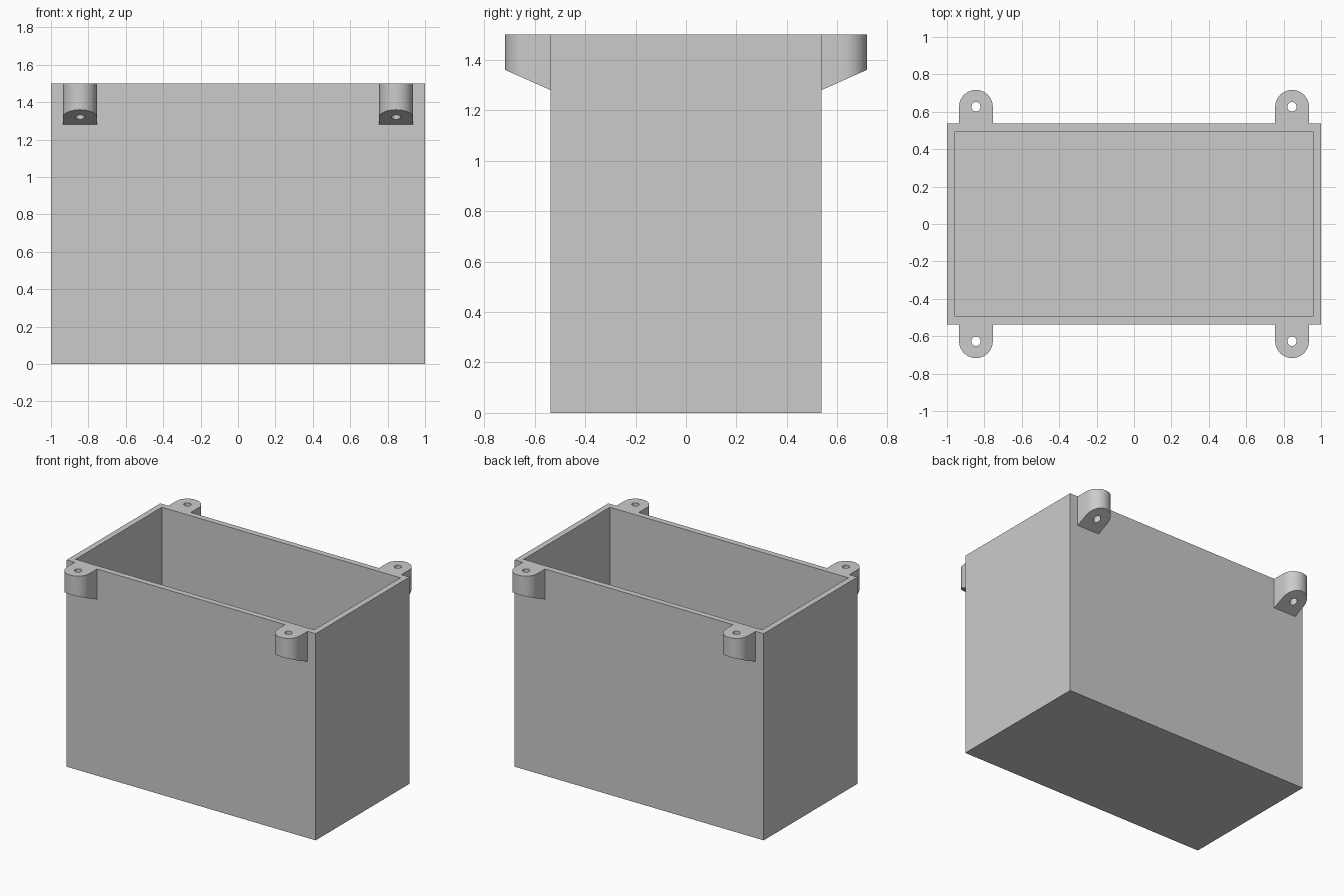
import bpy
import bmesh
import math

HALF_X, HALF_Y, HEIGHT = 1.0, 0.5375, 1.5
WALL = 0.043
LUG_X, LUG_Y, LUG_R, HOLE_R = 0.845, 0.627, 0.09, 0.025
LUG_LOW, LUG_TIP = 1.28, 1.36

cube = bpy.data.objects.get("Cube")
if cube:
    bpy.data.objects.remove(cube, do_unlink=True)

grey = bpy.data.materials.new("plain grey")
grey.use_nodes = True
colour = (0.6, 0.6, 0.6, 1)
grey.diffuse_color = colour
grey.node_tree.nodes["Principled BSDF"].inputs["Base Color"].default_value = colour


def finish(bm, name):
    bmesh.ops.recalc_face_normals(bm, faces=bm.faces)
    mesh = bpy.data.meshes.new(name)
    bm.to_mesh(mesh)
    bm.free()
    mesh.materials.append(grey)
    obj = bpy.data.objects.new(name, mesh)
    bpy.context.collection.objects.link(obj)
    return obj


# Open box: inset the top face for the rim, then sink it to the floor
bm = bmesh.new()
bmesh.ops.create_cube(bm, size=1)
for v in bm.verts:
    v.co = (v.co.x * 2 * HALF_X, v.co.y * 2 * HALF_Y, (v.co.z + 0.5) * HEIGHT)
bm.faces.ensure_lookup_table()
top = max(bm.faces, key=lambda f: f.calc_center_median().z)
bmesh.ops.inset_region(bm, faces=[top], thickness=WALL, use_even_offset=True)
inner = bmesh.ops.extrude_discrete_faces(bm, faces=[top])["faces"][0]
bmesh.ops.translate(bm, verts=inner.verts, vec=(0, 0, WALL - HEIGHT))
finish(bm, "box")


def add_loop(bm, points):
    verts = [bm.verts.new((x, y, HEIGHT)) for x, y in points]
    return [bm.edges.new((a, b)) for a, b in zip(verts, verts[1:] + verts[:1])]


def arc(cx, cy, radius, start, end, steps):
    angles = [start + (end - start) * i / steps for i in range(steps + 1)]
    return [(cx + radius * math.cos(a), cy + radius * math.sin(a)) for a in angles]


# Mounting lug: rounded tab with a hole and a sloping underside
def add_lug(name, sx, sy):
    bm = bmesh.new()
    outline = [(LUG_X + LUG_R, HALF_Y)]
    outline += arc(LUG_X, LUG_Y, LUG_R, 0, math.pi, 24)
    outline.append((LUG_X - LUG_R, HALF_Y))
    hole = arc(LUG_X, LUG_Y, HOLE_R, 0, 2 * math.pi, 24)[:-1]
    edges = add_loop(bm, outline) + add_loop(bm, hole)
    bmesh.ops.triangle_fill(bm, edges=edges, use_beauty=True)
    # Keep the upper cap and extrude the lower one down to the slope
    result = bmesh.ops.extrude_face_region(bm, geom=bm.faces[:], use_keep_orig=True)
    slope = (LUG_TIP - LUG_LOW) / (LUG_Y + LUG_R - HALF_Y)
    for v in result["geom"]:
        if isinstance(v, bmesh.types.BMVert):
            v.co.z = LUG_LOW + slope * (v.co.y - HALF_Y)
    for v in bm.verts:
        v.co.x *= sx
        v.co.y *= sy
    obj = finish(bm, name)
    bpy.ops.object.select_all(action="DESELECT")
    obj.select_set(True)
    bpy.context.view_layer.objects.active = obj
    bpy.ops.object.shade_smooth_by_angle(angle=math.radians(30))


for side, sx in (("left", 1), ("right", -1)):
    for end, sy in (("front", -1), ("back", 1)):
        add_lug(f"{end}_{side}_lug", sx, sy)
